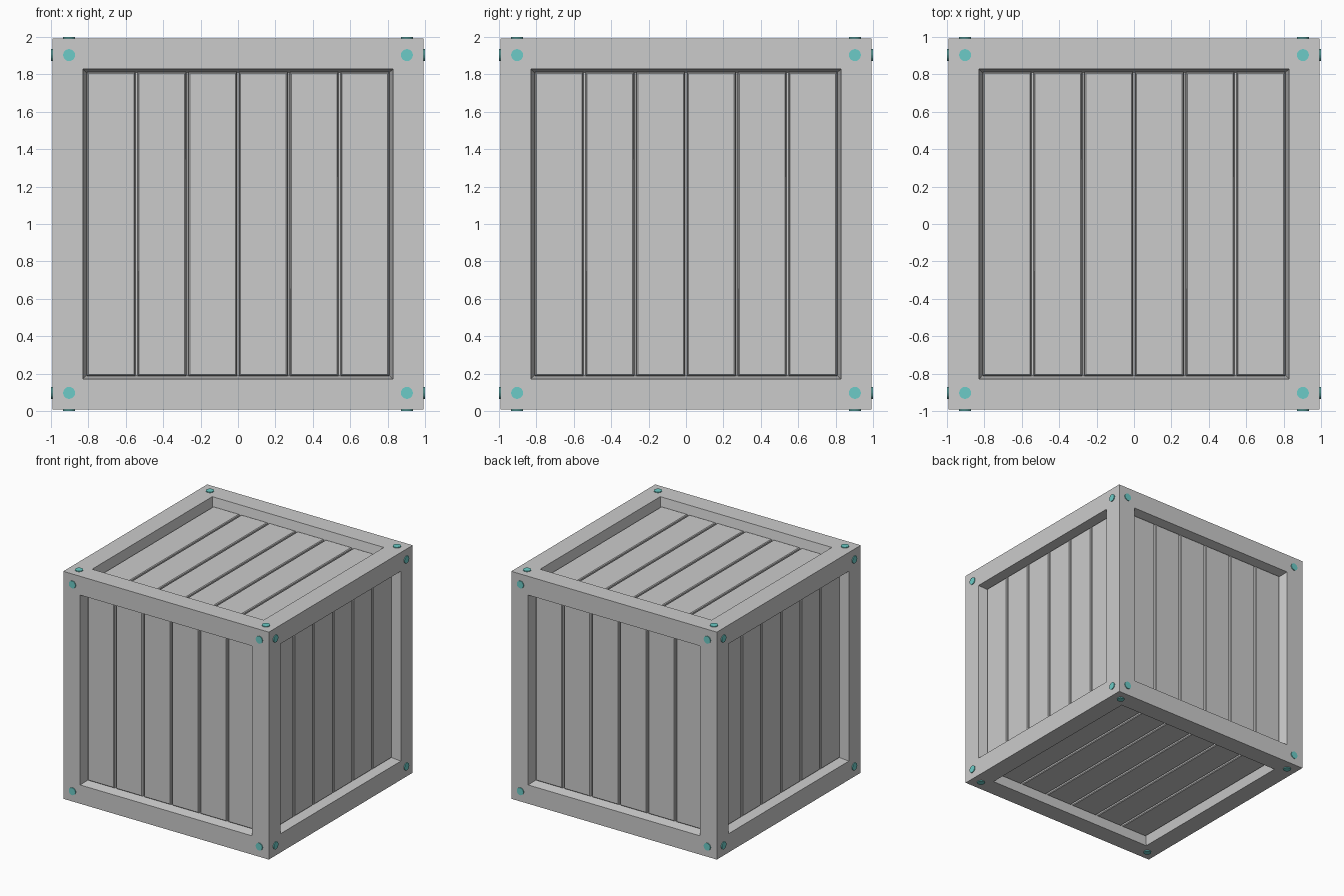
import bpy, bmesh
from math import pi
from mathutils import Matrix, Vector

if "Cube" in bpy.data.objects:
    bpy.data.objects.remove(bpy.data.objects["Cube"])

H = 0.993            # half size of the wooden body (bolts reach 1.0)
CENTRE = Matrix.Translation((0, 0, 1))


def finish(name, bm, mat=None):
    bmesh.ops.recalc_face_normals(bm, faces=bm.faces)
    me = bpy.data.meshes.new(name)
    bm.to_mesh(me)
    bm.free()
    ob = bpy.data.objects.new(name, me)
    bpy.context.collection.objects.link(ob)
    if mat:
        me.materials.append(mat)
    return ob


# Orientation of each side: local z points outward, planks run along local y
upright = Matrix.Rotation(pi / 2, 4, 'X')
sides = {
    "front": upright,
    "right": Matrix.Rotation(pi / 2, 4, 'Z') @ upright,
    "back": Matrix.Rotation(pi, 4, 'Z') @ upright,
    "left": Matrix.Rotation(-pi / 2, 4, 'Z') @ upright,
    "top": Matrix.Identity(4),
    "bottom": Matrix.Rotation(pi, 4, 'X'),
}

# Frame: cube with a recess with steep walls in every side
bm = bmesh.new()
bmesh.ops.create_cube(bm, size=2 * H, matrix=CENTRE)
faces = bm.faces[:]
bmesh.ops.inset_individual(bm, faces=faces, thickness=H - 0.829, use_even_offset=True)
bmesh.ops.inset_individual(bm, faces=faces, thickness=0.02, depth=-0.11, use_even_offset=True)
finish("crate_frame", bm)

teal = bpy.data.materials.new("bolt_teal")
teal.diffuse_color = (0.15, 0.6, 0.57, 1)
teal.use_nodes = True
teal.node_tree.nodes["Principled BSDF"].inputs["Base Color"].default_value = teal.diffuse_color

PITCH = 0.2715
TOP = H - 0.072      # plank surface
for side, rot in sides.items():
    place = CENTRE @ rot

    # Planks: six boards with steep edges and a small chamfer
    bm = bmesh.new()
    for i in range(6):
        size = Vector((PITCH - 0.006, 1.628, 0.06))
        mid = Vector(((i - 2.5) * PITCH, 0, TOP - 0.03))
        m = Matrix.Translation(mid) @ Matrix.Diagonal((*size, 1))
        verts = bmesh.ops.create_cube(bm, size=1, matrix=m)["verts"]
        top = [v for v in verts if v.co.z > mid.z]
        for v in top:
            v.co.x += 0.005 if v.co.x < mid.x else -0.005
            v.co.y += 0.003 if v.co.y < 0 else -0.003
        edges = {e for v in top for e in v.link_edges if e.other_vert(v) in top}
        bmesh.ops.bevel(bm, geom=list(edges), offset=0.006, segments=1, affect='EDGES')
    bm.transform(place)
    finish(side + "_planks", bm)

    # Bolts: a flat round head in each frame corner
    bm = bmesh.new()
    for x in (-0.903, 0.903):
        for y in (-0.903, 0.903):
            bmesh.ops.create_cone(bm, cap_ends=True, segments=24, radius1=0.032,
                                  radius2=0.032, depth=0.03,
                                  matrix=Matrix.Translation((x, y, 0.985)))
    bm.transform(place)
    finish(side + "_bolts", bm, teal)
